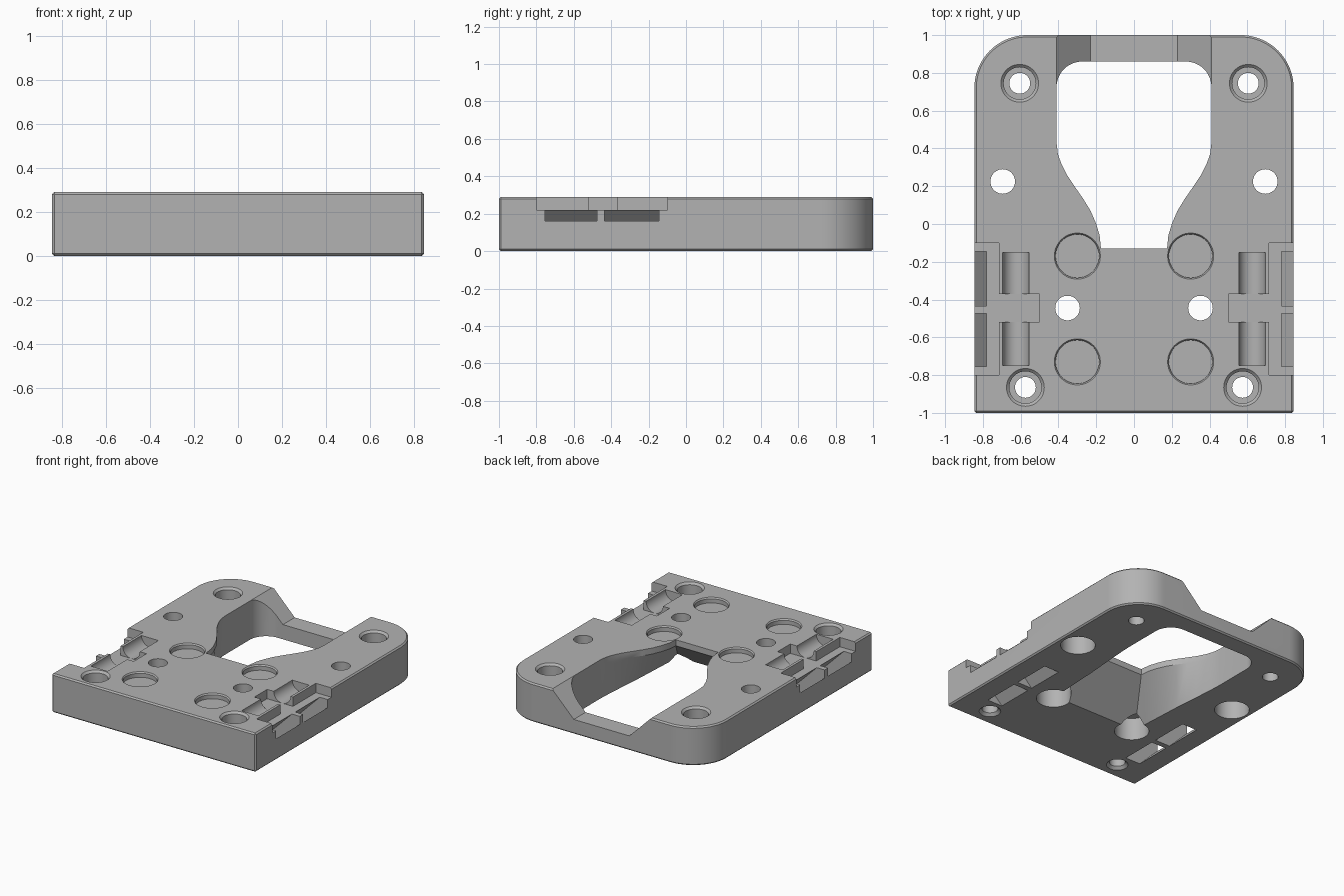
import bpy, bmesh, math

if "Cube" in bpy.data.objects:
    bpy.data.objects.remove(bpy.data.objects["Cube"], do_unlink=True)

W, L, H = 0.845, 1.0, 0.29      # half width, half length, height
OVER = 0.02                     # how far cutters pass beyond the surface


def loft(name, rings):
    """Closed solid skinned through rings of equal point count."""
    bm = bmesh.new()
    loops = [[bm.verts.new(p) for p in ring] for ring in rings]
    n = len(loops[0])
    for a, b in zip(loops, loops[1:]):
        for i in range(n):
            j = (i + 1) % n
            bm.faces.new((a[i], a[j], b[j], b[i]))
    bm.faces.new(loops[0])
    bm.faces.new(loops[-1])
    bmesh.ops.recalc_face_normals(bm, faces=bm.faces)
    mesh = bpy.data.meshes.new(name)
    bm.to_mesh(mesh)
    bm.free()
    obj = bpy.data.objects.new(name, mesh)
    bpy.context.collection.objects.link(obj)
    return obj


def at_z(outline, z):
    return [(x, y, z) for x, y in outline]


def arc(cx, cy, r, start, end, steps):
    angles = [math.radians(start + (end - start) * i / steps) for i in range(steps + 1)]
    return [(cx + r * math.cos(a), cy + r * math.sin(a)) for a in angles]


def mirrored(half):
    """Complete an outline from its +x half."""
    return half + [(-x, y) for x, y in reversed(half)]


def bore(x, y, steps):
    """Round cutter from (radius, height) steps."""
    return loft("bore_cutter", [at_z(arc(x, y, r, 0, 352.5, 47), z) for r, z in steps])


def along_y(profile, y0, y1):
    """Cutter from an x-z profile swept along y."""
    return loft("slot_cutter", [[(x, y, z) for x, z in profile] for y in (y0, y1)])


def box(x0, x1, y0, y1, z0, z1):
    return along_y([(x0, z0), (x1, z0), (x1, z1), (x0, z1)], y0, y1)


def bake(obj):
    graph = bpy.context.evaluated_depsgraph_get()
    mesh = bpy.data.meshes.new_from_object(obj.evaluated_get(graph))
    obj.modifiers.clear()
    obj.data = mesh


def cut(obj, cutter):
    mod = obj.modifiers.new("cut", 'BOOLEAN')
    mod.operation, mod.solver, mod.object = 'DIFFERENCE', 'EXACT', cutter
    bake(obj)
    bpy.data.objects.remove(cutter, do_unlink=True)


# Plate with two rounded rear corners and a fine edge chamfer
R = 0.28
outline = mirrored([(W, -L)] + arc(W - R, L - R, R, 0, 90, 20))
plate = loft("mounting_plate", [at_z(outline, 0), at_z(outline, H)])
chamfer = plate.modifiers.new("chamfer", 'BEVEL')
chamfer.width, chamfer.segments = 0.01, 1
chamfer.limit_method, chamfer.angle_limit = 'ANGLE', math.radians(30)
bake(plate)

# Central opening: narrow neck on top, flaring wider underneath
back = arc(0.275, 0.725, 0.135, 0, 90, 12)
neck = [(.175, -.13), (.182, -.06), (.20, 0), (.23, .07), (.27, .135),
        (.315, .2), (.355, .26), (.385, .32), (.403, .37), (.41, .43)]
foot = [(.36, -.42), (.365, -.29), (.37, -.2), (.375, -.1), (.38, 0),
        (.388, .1), (.395, .19), (.402, .28), (.407, .36), (.41, .43)]
top, low = mirrored(neck + back), mirrored(foot + back)
cut(plate, loft("opening_cutter", [at_z(low, -OVER), at_z(low, 0),
                                   at_z(top, H - 0.045), at_z(top, H + OVER)]))

# Rear notch with sloping cheeks
cut(plate, along_y([(-.23, .11), (.23, .11), (.41 + OVER, H + OVER), (-.41 - OVER, H + OVER)],
                   0.73, L + OVER))

for s in (-1, 1):
    # Counterbored corner screw holes
    for x, y, mouth in ((.605, .745, .055), (.575, -.865, .075)):
        cut(plate, bore(s * x, y, [(mouth, -OVER), (mouth, 0), (.055, .02), (.055, .17),
                                   (.085, .17), (.085, H - .015), (.1, H), (.1, H + OVER)]))
    # Through holes with wide bores underneath
    for x, y in ((.695, .225), (.352, -.445)):
        cut(plate, bore(s * x, y, [(.12, -OVER), (.12, .17), (.065, .17), (.065, H + OVER)]))
    # Shallow round pockets
    for y in (-.17, -.73):
        cut(plate, bore(s * .3, y, [(.115, H - .04), (.115, H - .01), (.122, H), (.122, H + OVER)]))

    # Curved strap grooves on top
    groove = [(s * x, z) for x, z in arc(.625, H, .07, 180, 360, 20)]
    groove += [(s * .695, H + OVER), (s * .555, H + OVER)]
    cut(plate, along_y(groove, -.75, -.15))
    # T-shaped recess at the side edge
    cut(plate, box(s * .715, s * (W + OVER), -.8, -.1, .22, H + OVER))
    cut(plate, box(s * .5, s * .75, -.52, -.37, .22, H + OVER))
    # Slanted strap channels from the side edge down to the underside
    slant = [(.56 - OVER, -OVER), (.78, .22), (.80, .24), (W + OVER, .24),
             (W + OVER, .16 + OVER), (.685 - OVER, -OVER)]
    for y0, y1 in ((-.755, -.475), (-.435, -.145)):
        cut(plate, along_y([(s * x, z) for x, z in slant], y0, y1))

# Plain grey finish
grey = bpy.data.materials.new("plain_grey")
grey.use_nodes = True
colour = (0.45, 0.45, 0.45, 1)
grey.diffuse_color = colour
grey.node_tree.nodes["Principled BSDF"].inputs["Base Color"].default_value = colour
plate.data.materials.clear()
plate.data.materials.append(grey)

bpy.ops.object.select_all(action='DESELECT')
plate.select_set(True)
bpy.context.view_layer.objects.active = plate
bpy.ops.object.shade_smooth_by_angle(angle=math.radians(25))
